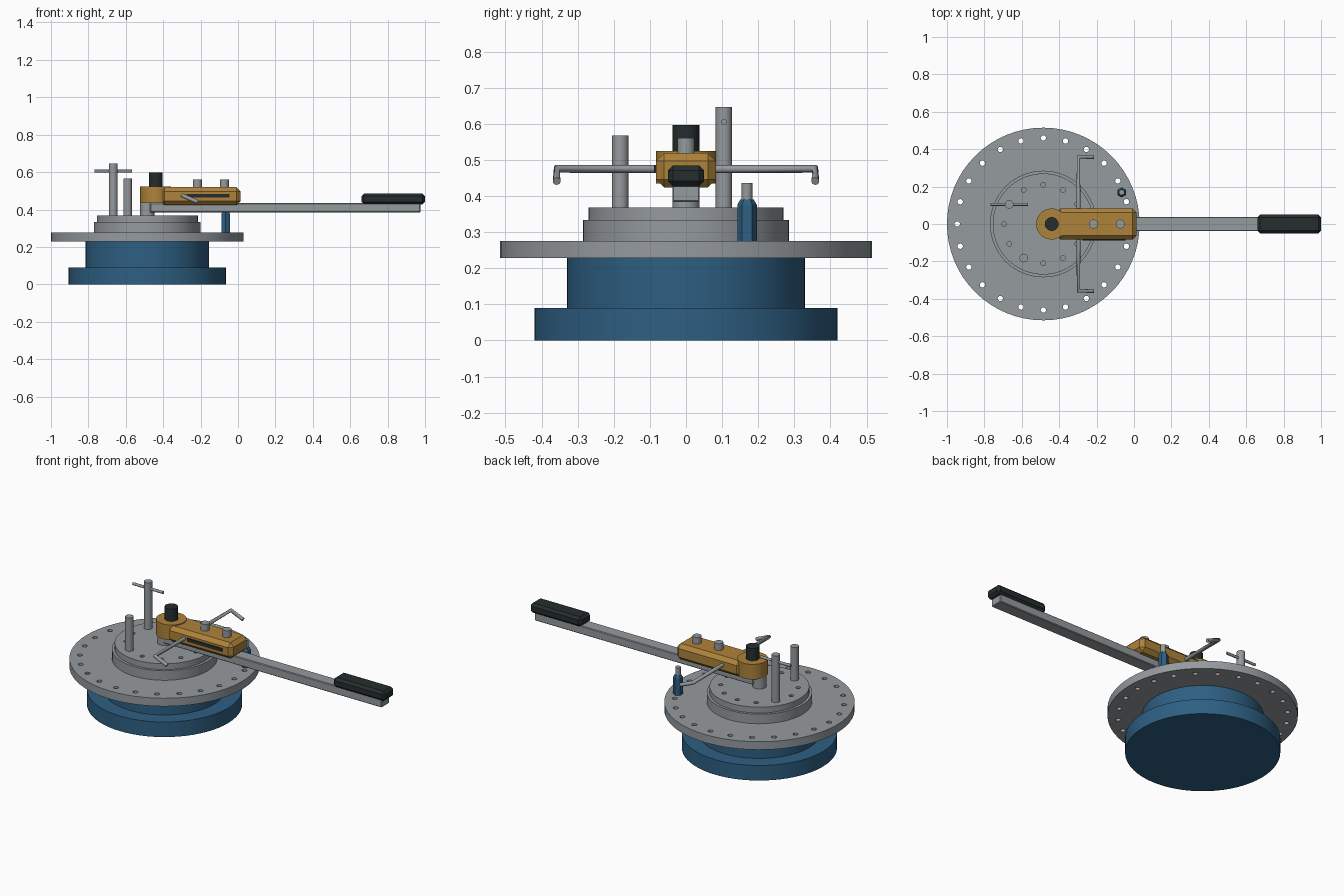
import bpy, bmesh, math
from mathutils import Matrix, Vector

if "Cube" in bpy.data.objects:
    bpy.data.objects.remove(bpy.data.objects["Cube"])

CX = -0.485  # axis of the round base


def material(name, rgb):
    m = bpy.data.materials.new(name)
    m.diffuse_color = (*rgb, 1)
    m.use_nodes = True
    m.node_tree.nodes["Principled BSDF"].inputs["Base Color"].default_value = m.diffuse_color
    return m


BLUE = material("blue paint", (0.027, 0.115, 0.225))
STEEL = material("grey steel", (0.30, 0.325, 0.345))
AMBER = material("amber paint", (0.42, 0.225, 0.042))
BLACK = material("black rubber", (0.019, 0.026, 0.027))


def finish(name, bm, mat):
    me = bpy.data.meshes.new(name)
    bm.to_mesh(me)
    bm.free()
    ob = bpy.data.objects.new(name, me)
    bpy.context.collection.objects.link(ob)
    me.materials.append(mat)
    return ob


def smooth(ob):
    bpy.ops.object.select_all(action='DESELECT')
    ob.select_set(True)
    bpy.context.view_layer.objects.active = ob
    bpy.ops.object.shade_smooth_by_angle(angle=math.radians(30))


def add_cyl(bm, x, y, z0, z1, r, n, r2=None):
    bmesh.ops.create_cone(bm, cap_ends=True, segments=n, radius1=r,
                          radius2=r if r2 is None else r2, depth=z1 - z0,
                          matrix=Matrix.Translation((x, y, (z0 + z1) / 2)))


def cyl(name, x, y, z0, z1, r, mat, n=24):
    bm = bmesh.new()
    add_cyl(bm, x, y, z0, z1, r, n)
    ob = finish(name, bm, mat)
    smooth(ob)
    return ob


def box(name, lo, hi, mat, bevel=0.0, segs=1):
    lo, hi = Vector(lo), Vector(hi)
    bm = bmesh.new()
    bmesh.ops.create_cube(bm, size=1, matrix=Matrix.Translation((lo + hi) / 2)
                          @ Matrix.Diagonal((*(hi - lo), 1)))
    if bevel:
        bmesh.ops.bevel(bm, geom=bm.edges[:], offset=bevel, segments=segs,
                        profile=0.5, affect='EDGES')
    return finish(name, bm, mat)


def rod(name, pts, r, mat):
    cu = bpy.data.curves.new(name, 'CURVE')
    cu.dimensions = '3D'
    cu.bevel_depth = r
    cu.bevel_resolution = 4
    cu.use_fill_caps = True
    sp = cu.splines.new('POLY')
    sp.points.add(len(pts) - 1)
    for p, co in zip(sp.points, pts):
        p.co = (*co, 1)
    cu.materials.append(mat)
    ob = bpy.data.objects.new(name, cu)
    bpy.context.collection.objects.link(ob)


def drill(ob, ring_r, hole_r, count, z0, z1):
    # cut a ring of holes about the base axis
    bm = bmesh.new()
    for i in range(count):
        a = 2 * math.pi * i / count
        add_cyl(bm, CX + ring_r * math.cos(a), ring_r * math.sin(a), z0, z1, hole_r, 12)
    cutter = finish("hole_cutter", bm, STEEL)
    cutter.hide_render = True
    mod = ob.modifiers.new("holes", 'BOOLEAN')
    mod.operation = 'DIFFERENCE'
    mod.solver = 'EXACT'
    mod.object = cutter
    bpy.context.view_layer.objects.active = ob
    bpy.ops.object.modifier_apply(modifier=mod.name)
    bpy.data.objects.remove(cutter)
    smooth(ob)


# Pedestal
cyl("base_foot", CX, 0, 0, 0.09, 0.42, BLUE, 64)
cyl("base_column", CX, 0, 0.09, 0.228, 0.33, BLUE, 64)

# Drilled disc and stepped hub
disc = cyl("index_disc", CX, 0, 0.228, 0.276, 0.515, STEEL, 64)
drill(disc, 0.46, 0.0145, 24, 0.2, 0.3)
bm = bmesh.new()
prof = [(0, 0.276), (0.285, 0.276), (0.285, 0.333), (0.27, 0.333), (0.27, 0.368), (0, 0.368)]
vs = [bm.verts.new((r, 0, z)) for r, z in prof]
bmesh.ops.spin(bm, geom=[bm.edges.new(p) for p in zip(vs, vs[1:])], cent=(0, 0, 0),
               axis=(0, 0, 1), angle=2 * math.pi, steps=64)
bmesh.ops.remove_doubles(bm, verts=bm.verts[:], dist=1e-5)
bmesh.ops.recalc_face_normals(bm, faces=bm.faces[:])
bmesh.ops.translate(bm, verts=bm.verts[:], vec=(CX, 0, 0))
hub = finish("stepped_hub", bm, STEEL)
drill(hub, 0.21, 0.013, 12, 0.30, 0.40)

# Bending posts standing in the hub holes
for name, deg, top in (("tall_post", 150, 0.647), ("short_post", 240, 0.567)):
    a = math.radians(deg)
    cyl(name, CX + 0.21 * math.cos(a), 0.21 * math.sin(a), 0.35, top, 0.023, STEEL)
rod("post_crossbar", [(-0.767, 0.105, 0.605), (-0.567, 0.105, 0.605)], 0.008, STEEL)

# Pivot post and lever arm
cyl("pivot_post", CX, 0, 0.36, 0.44, 0.038, STEEL)
box("lever_bar", (-0.47, -0.038, 0.384), (0.975, 0.038, 0.434), STEEL, 0.004)
box("lever_grip", (0.66, -0.05, 0.427), (1.0, 0.05, 0.485), BLACK, 0.014)

# Clamp head on the lever
cyl("head_round_end", -0.44, 0, 0.434, 0.524, 0.083, AMBER, 40)
box("head_body", (-0.415, -0.083, 0.424), (0.014, 0.083, 0.519), AMBER, 0.022)
cyl("head_knob", -0.44, 0, 0.51, 0.597, 0.037, BLACK, 20)
for i, x in enumerate((-0.217, -0.073)):
    cyl(f"head_pin_{i + 1}", x, 0, 0.5, 0.56, 0.024, STEEL)
box("head_slot", (-0.275, -0.088, 0.464), (-0.045, -0.082, 0.484), BLACK)

# Side handles with cranked ends
for side, s in (("front", -1), ("back", 1)):
    rod(f"{side}_side_handle", [(-0.297, 0.07 * s, 0.475), (-0.297, 0.358 * s, 0.475),
                                (-0.217, 0.358 * s, 0.441)], 0.011, STEEL)

# Stop pin on the disc: hexagonal sleeve with a tapered top
bm = bmesh.new()
add_cyl(bm, -0.066, 0.169, 0.274, 0.376, 0.027, 6)
add_cyl(bm, -0.066, 0.169, 0.376, 0.391, 0.027, 6, 0.018)
finish("stop_sleeve", bm, BLUE)
cyl("stop_pin", -0.066, 0.169, 0.385, 0.436, 0.015, STEEL, 16)
